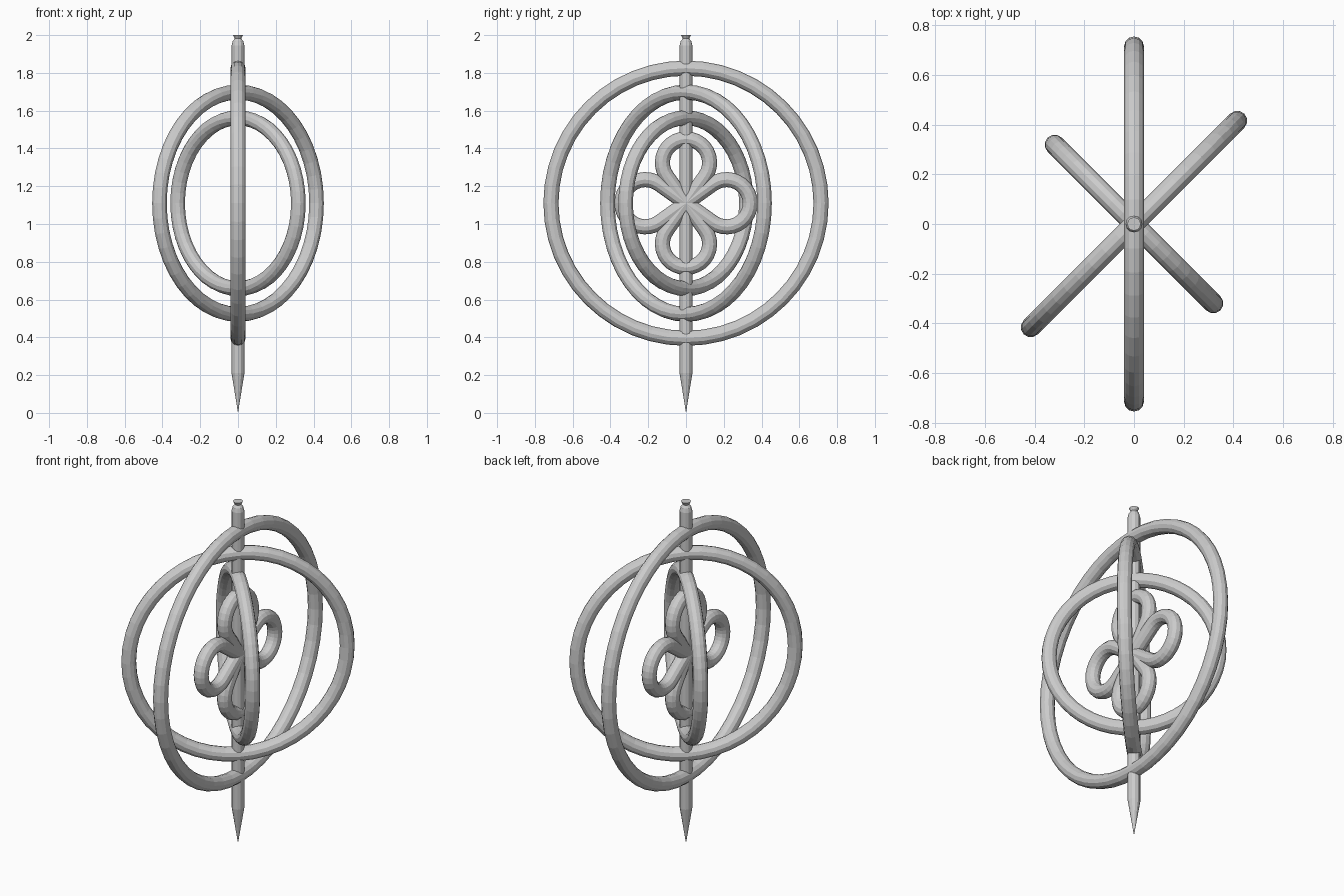
import bpy, bmesh, math
from math import sin, cos, pi

if "Cube" in bpy.data.objects:
    bpy.data.objects.remove(bpy.data.objects["Cube"])

CENTRE_Z = 1.11
TUBE = 0.04


def lathe(name, profile, sides):
    """Revolve (radius, z) points around the z axis."""
    bm = bmesh.new()
    loops = []
    for r, z in profile:
        if r == 0:
            loops.append([bm.verts.new((0, 0, z))])
        else:
            loops.append([bm.verts.new((r * cos(2 * pi * i / sides), r * sin(2 * pi * i / sides), z))
                          for i in range(sides)])
    for a, b in zip(loops, loops[1:]):
        for i in range(sides):
            j = (i + 1) % sides
            if len(a) == 1:
                bm.faces.new((a[0], b[j], b[i]))
            else:
                bm.faces.new((a[i], a[j], b[j], b[i]))
    bm.faces.new(loops[-1])
    bmesh.ops.recalc_face_normals(bm, faces=bm.faces)
    mesh = bpy.data.meshes.new(name)
    bm.to_mesh(mesh)
    bm.free()
    obj = bpy.data.objects.new(name, mesh)
    bpy.context.collection.objects.link(obj)
    return obj


def ring(name, radius, heading):
    """Upright ring whose plane runs along the given compass heading."""
    bpy.ops.mesh.primitive_torus_add(major_radius=radius, minor_radius=TUBE,
                                     major_segments=48, minor_segments=12,
                                     location=(0, 0, CENTRE_Z),
                                     rotation=(pi / 2, 0, math.radians(heading)))
    bpy.context.object.name = name


# Central spindle with pointed foot and flared tip
lathe("spindle", [(0, 0), (0.034, 0.21), (0.034, 1.945), (0.028, 1.968),
                  (0.017, 1.982), (0.027, 2.0)], 12)

# Nested rings
ring("outer_ring", 0.715, 90)
ring("middle_ring", 0.588, 45)
ring("inner_ring", 0.452, 135)

# Four teardrop petals: straight stems tangent to a round loop
LOOP_R, LOOP_C = 0.125, 0.215
start = pi / 2 + math.asin(LOOP_R / LOOP_C)
path = [(0, 0)]
stem_angle = pi - math.acos(LOOP_R / LOOP_C)
for i in range(21):
    a = -stem_angle + 2 * stem_angle * i / 20
    path.append((LOOP_C + LOOP_R * cos(a), LOOP_R * sin(a)))
path.append((0, 0))

curve = bpy.data.curves.new("flower", 'CURVE')
curve.dimensions = '3D'
curve.bevel_depth = TUBE
curve.bevel_resolution = 4
curve.use_fill_caps = True
for k in range(4):
    t = k * pi / 2
    spline = curve.splines.new('POLY')
    spline.points.add(len(path) - 1)
    spline.use_smooth = False
    for p, (u, v) in zip(spline.points, path):
        p.co = (0, u * cos(t) - v * sin(t), u * sin(t) + v * cos(t), 1)
flower = bpy.data.objects.new("flower", curve)
flower.location.z = CENTRE_Z
bpy.context.collection.objects.link(flower)
bpy.ops.object.select_all(action='DESELECT')
flower.select_set(True)
bpy.context.view_layer.objects.active = flower
bpy.ops.object.convert(target='MESH')
